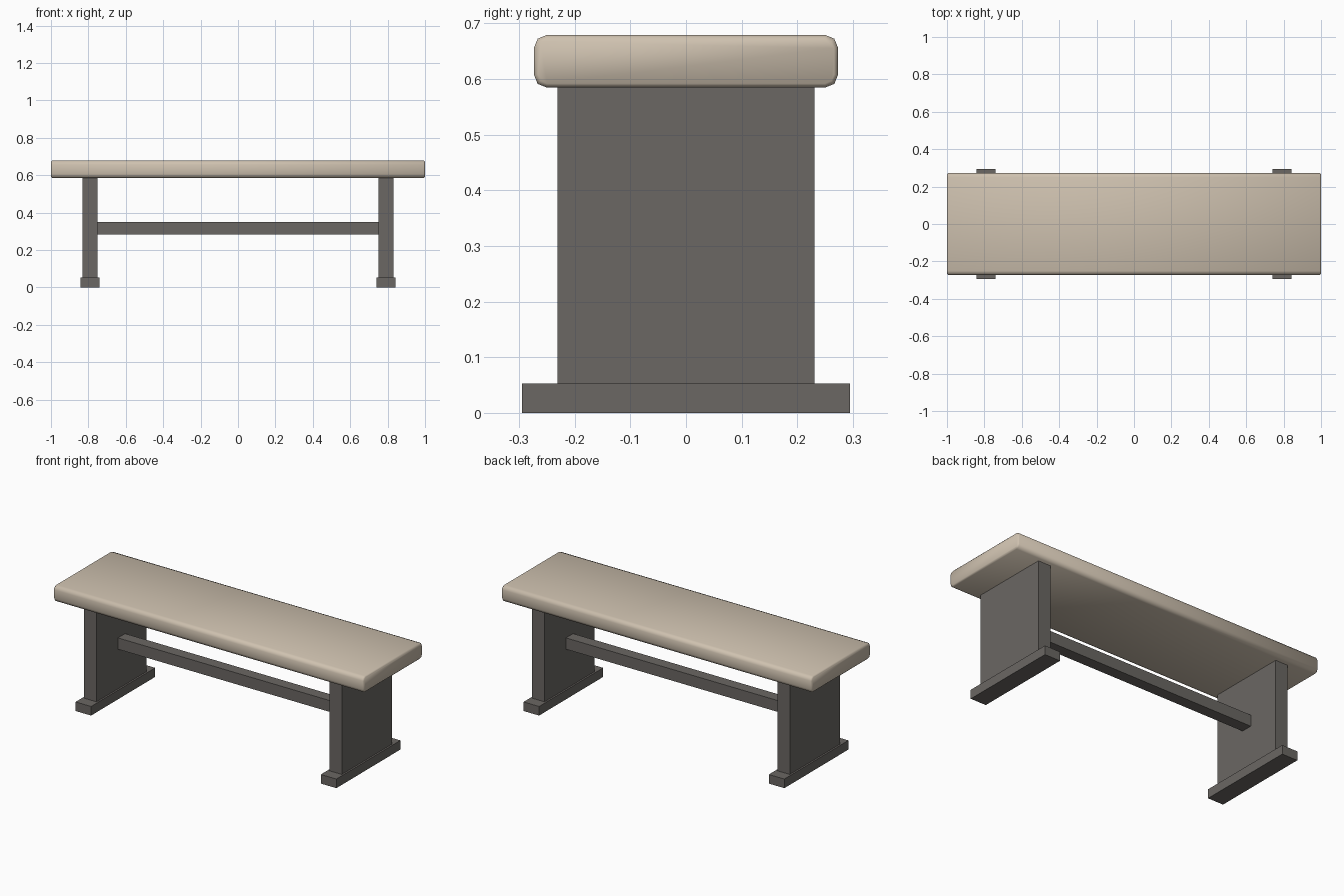
import bpy
import bmesh

cube = bpy.data.objects.get("Cube")
if cube:
    bpy.data.objects.remove(cube, do_unlink=True)


def make_material(name, rgb):
    mat = bpy.data.materials.new(name)
    mat.use_nodes = True
    mat.diffuse_color = (*rgb, 1)
    bsdf = next(n for n in mat.node_tree.nodes if n.type == 'BSDF_PRINCIPLED')
    bsdf.inputs["Base Color"].default_value = (*rgb, 1)
    return mat


def box(name, low, high, mat, shape=None):
    """Box between two corners, optionally refined by a bmesh function."""
    bm = bmesh.new()
    bmesh.ops.create_cube(bm, size=1)
    for v in bm.verts:
        v.co = [(a + b) / 2 + c * (b - a) for a, b, c in zip(low, high, v.co)]
    if shape:
        shape(bm)
    mesh = bpy.data.meshes.new(name)
    bm.to_mesh(mesh)
    bm.free()
    mesh.materials.append(mat)
    obj = bpy.data.objects.new(name, mesh)
    bpy.context.collection.objects.link(obj)
    return obj


def along_x(edge):
    a, b = edge.verts
    return abs(a.co.x - b.co.x) > 1


def soften(bm):
    # Round the long edges, then lightly ease the rims of both ends
    bmesh.ops.bevel(bm, geom=[e for e in bm.edges if along_x(e)],
                    offset=0.022, segments=2, profile=0.5, affect='EDGES')
    bmesh.ops.bevel(bm, geom=[e for e in bm.edges if not along_x(e)],
                    offset=0.007, segments=1, affect='EDGES')
    for f in bm.faces:
        f.smooth = True


cream = make_material("cream cushion", (0.62, 0.535, 0.43))
grey = make_material("dark warm grey", (0.145, 0.135, 0.125))

# Padded seat
box("seat", (-1, -0.273, 0.585), (1, 0.273, 0.679), cream, soften)

# Panel legs on runner feet
for side, sx in (("left", 1), ("right", -1)):
    cx = 0.791 * sx
    box(side + "_leg_panel", (cx - 0.04, -0.231, 0.053),
        (cx + 0.04, 0.231, 0.588), grey)
    box(side + "_foot", (cx - 0.05, -0.295, 0),
        (cx + 0.05, 0.295, 0.053), grey)

# Stretcher bar between the legs
box("stretcher", (-0.752, -0.033, 0.284), (0.752, 0.033, 0.35), grey)
